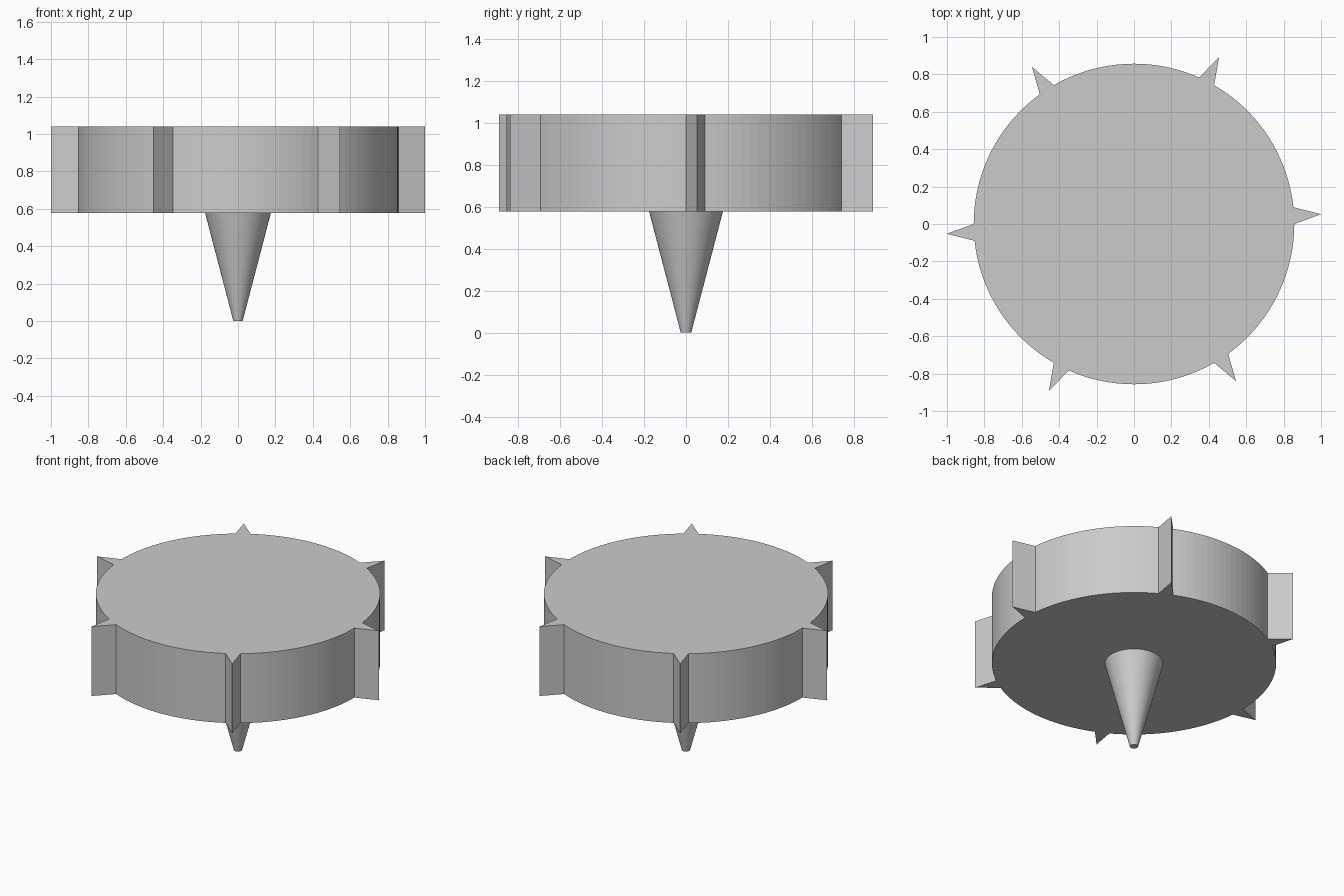
import bpy, bmesh
from math import cos, sin, radians

if "Cube" in bpy.data.objects:
    bpy.data.objects.remove(bpy.data.objects["Cube"])

Z_BOTTOM, Z_TOP = 0.578, 1.04
RIM, TIP = 0.857, 1.002
TOOTH, STEP = 6, 3  # degrees per tooth base and per rim facet


def polar(radius, degrees, z):
    return (radius * cos(radians(degrees)), radius * sin(radians(degrees)), z)


def add_object(name, bm):
    bmesh.ops.recalc_face_normals(bm, faces=bm.faces)
    mesh = bpy.data.meshes.new(name)
    bm.to_mesh(mesh)
    bm.free()
    obj = bpy.data.objects.new(name, mesh)
    bpy.context.collection.objects.link(obj)
    return obj


# Toothed disc: one outline with six pointed teeth, extruded upward
outline = []
for k in range(6):
    start = 60 * k
    outline.append(polar(RIM, start, Z_BOTTOM))
    outline.append(polar(TIP, start + TOOTH / 2, Z_BOTTOM))
    outline += [polar(RIM, start + a, Z_BOTTOM) for a in range(TOOTH, 60, STEP)]

bm = bmesh.new()
base = bm.faces.new([bm.verts.new(p) for p in outline])
top = bmesh.ops.extrude_face_region(bm, geom=[base], use_keep_orig=True)
bmesh.ops.translate(bm, vec=(0, 0, Z_TOP - Z_BOTTOM),
                    verts=[g for g in top["geom"] if isinstance(g, bmesh.types.BMVert)])
add_object("toothed_disc", bm)

# Tapered spindle with a small blunt tip
bm = bmesh.new()
bmesh.ops.create_cone(bm, cap_ends=True, segments=64, radius1=0.025,
                      radius2=0.176, depth=Z_BOTTOM)
bmesh.ops.translate(bm, vec=(0, 0, Z_BOTTOM / 2), verts=bm.verts)
spindle = add_object("spindle", bm)
bpy.context.view_layer.objects.active = spindle
spindle.select_set(True)
bpy.ops.object.shade_smooth_by_angle(angle=radians(30))
